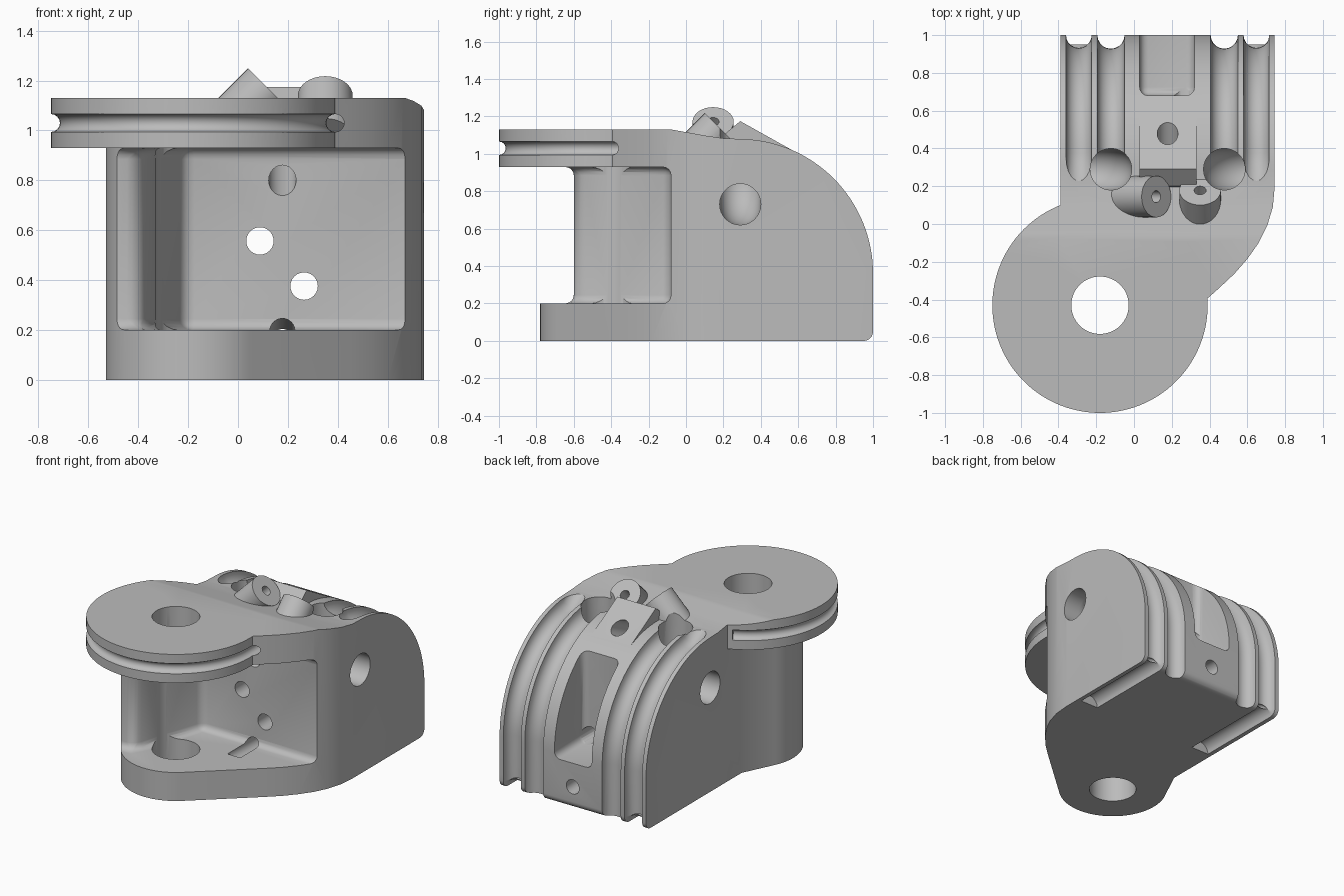
import bpy, bmesh, math
from mathutils import Vector

old = bpy.data.objects.get("Cube")
if old:
    bpy.data.objects.remove(old)

grey = bpy.data.materials.new("plain_grey")
grey.use_nodes = True
colour = (0.5, 0.5, 0.5, 1)
grey.diffuse_color = colour
grey.node_tree.nodes["Principled BSDF"].inputs["Base Color"].default_value = colour


def finish(name, bm):
    bmesh.ops.recalc_face_normals(bm, faces=bm.faces)
    mesh = bpy.data.meshes.new(name)
    bm.to_mesh(mesh)
    bm.free()
    mesh.materials.append(grey)
    obj = bpy.data.objects.new(name, mesh)
    bpy.context.collection.objects.link(obj)
    return obj


def prism(name, outline, low, high, axis="z"):
    """Extrude a plan (x, y) along z, or a side profile (y, z) along x."""
    bm = bmesh.new()
    place = (lambda a, b, h: (a, b, h)) if axis == "z" else (lambda a, b, h: (h, a, b))
    face = bm.faces.new([bm.verts.new(place(a, b, low)) for a, b in outline])
    new = bmesh.ops.extrude_face_region(bm, geom=[face])["geom"]
    verts = [v for v in new if isinstance(v, bmesh.types.BMVert)]
    bmesh.ops.translate(bm, verts=verts, vec=place(0, 0, high - low))
    return finish(name, bm)


def tube(name, path, radius, side=(1, 0, 0), count=24):
    """Sweep a circle along a flat path whose plane has the normal side."""
    bm = bmesh.new()
    pts = [Vector(p) for p in path]
    side = Vector(side).normalized()
    rings = []
    for i, p in enumerate(pts):
        tangent = (pts[min(i + 1, len(pts) - 1)] - pts[max(i - 1, 0)]).normalized()
        up = tangent.cross(side).normalized()
        angles = [math.tau * k / count for k in range(count)]
        rings.append([bm.verts.new(p + radius * (side * math.cos(a) + up * math.sin(a)))
                      for a in angles])
    for a, b in zip(rings, rings[1:]):
        for k in range(count):
            n = (k + 1) % count
            bm.faces.new((a[k], a[n], b[n], b[k]))
    bm.faces.new(rings[0])
    bm.faces.new(rings[-1])
    return finish(name, bm)


def arc(cx, cy, r, start, end, steps):
    angles = [math.radians(start + (end - start) * i / steps) for i in range(steps + 1)]
    return [(cx + r * math.cos(a), cy + r * math.sin(a)) for a in angles]


def apply_modifier(obj, mod):
    bpy.context.view_layer.objects.active = obj
    bpy.ops.object.modifier_apply(modifier=mod.name)


def combine(target, other, operation="DIFFERENCE"):
    mod = target.modifiers.new("combine", "BOOLEAN")
    mod.operation = operation
    mod.solver = "EXACT"
    mod.object = other
    apply_modifier(target, mod)
    bpy.data.objects.remove(other)


CX, CY = -0.18, -0.43      # disc centre
MID = 0.178                # centre line of the rear block

# Body: plan outline with rounded nose and curved right flank
flank = [(0.45, -0.34), (0.53, -0.265), (0.6, -0.185), (0.66, -0.1),
         (0.705, -0.01), (0.735, 0.09), (0.745, 0.2)]
plan = arc(CX, CY, 0.35, 154, 311, 32) + flank + [(0.745, 1), (-0.39, 1), (-0.39, -0.06)]
body = prism("pulley_bracket", plan, 0, 1.13)

# Recess below the disc, leaving a slanted wall on one side
recess = prism("recess", [(-0.4, -0.6), (-0.37, -0.54), (-0.22, -0.08), (0.72, -0.08),
                          (0.72, -1.2), (-0.8, -1.2), (-0.8, -0.6)], 0.2, 0.93)
bevel = recess.modifiers.new("round", "BEVEL")
bevel.width = 0.045
bevel.segments = 4
apply_modifier(recess, bevel)
combine(body, recess)

# Disc with the groove around its rim
combine(body, prism("disc", arc(CX, CY, 0.57, 0, 357, 119), 0.93, 1.13), "UNION")
rim = [(CX + 0.57, 0.1, 1.03), (CX + 0.57, -0.2, 1.03)]
rim += [(x, y, 1.03) for x, y in arc(CX, CY, 0.57, 0, -245, 80)]
combine(body, tube("rim_groove", rim, 0.036, (0, 0, 1), 16))

# Rounded back of the block
dome = arc(0.28, 0.36, 0.72, 0, 90, 32)
side = ([(-1.1, -0.1), (-1.1, 1.14), (-0.13, 1.14), (-0.05, 1.125), (0.1, 1.098), (0.2, 1.083)]
        + dome[::-1] + arc(0.95, 0.05, 0.05, 0, -90, 6) + [(0.9, -0.1)])
side[-1] = (0.9, 0)
side[0] = (-1.1, 0)
combine(body, prism("side_profile", side, -1, 1, "x"), "INTERSECT")

# Ramp on top of the block
ramp = [(0.17, 0.95), (0.2, 1.1), (0.29, 1.175), (0.63, 0.985), (0.63, 0.9)]
combine(body, prism("ramp", ramp, 0.03, 0.33, "x"), "UNION")

# Cable nozzles, each tilted and drilled
nozzles = [((0.118, 0.145, 1.172), (1, 0, 1), (0, 1, 0)),
           ((0.35, 0.178, 1.14), (0, 1, 1), (1, 0, 0))]
for centre, direction, normal in nozzles:
    c, d = Vector(centre), Vector(direction).normalized()
    combine(body, tube("nozzle", [c - d * 0.24, c], 0.11, normal, 32), "UNION")
    combine(body, tube("nozzle_hole", [c - d * 0.15, c + d * 0.1], 0.032, normal, 16))

# Grooves over the back and bent tunnels out through the sides
corner = arc(0.95, 0.05, 0.05, -90, 0, 6)
for s in (-1, 1):
    x = MID + s * 0.47
    outer = [(0.32, -0.0)] + corner + dome[:-2] + [(0.25, 1.15)]
    combine(body, tube("outer_groove", [(x, y, z) for y, z in outer], 0.068, count=20))
    x = MID + s * 0.3
    inner = [(1, -0.1)] + dome
    combine(body, tube("inner_groove", [(x, y, z) for y, z in inner], 0.072, count=20))
    bend = [(x, 0.29, 1.3)]
    bend += [(x + s * (0.15 + a), 0.29, z) for a, z in arc(0, 0.88, 0.15, 180, 270, 10)]
    bend += [(x + s * 0.45, 0.29, 0.73)]
    combine(body, tube("tunnel", bend, 0.11, (0, 1, 0), 32))

# Window in the back
window = prism("window", [(0.03, 0.68), (0.32, 0.68), (0.32, 1.2), (0.03, 1.2)], 0.32, 1.3)
bevel = window.modifiers.new("round", "BEVEL")
bevel.width = 0.045
bevel.segments = 4
apply_modifier(window, bevel)
combine(body, window)

# Drilled holes
holes = [((0.088, -0.4, 0.557), (0.088, 0.8, 0.557), 0.055),
         ((0.265, -0.4, 0.376), (0.265, 0.8, 0.376), 0.055),
         ((MID, 0.7, 1.176), (MID, -0.2, 0.742), 0.055),
         ((MID, 1.1, 0.15), (MID, -0.3, 0.205), 0.05)]
for start, end, radius in holes:
    combine(body, tube("hole", [start, end], radius))
combine(body, tube("axle_hole", [(CX, CY, -0.1), (CX, CY, 1.3)], 0.152, count=64))

# Smooth curved surfaces, keep crisp edges
bpy.ops.object.select_all(action="DESELECT")
body.select_set(True)
bpy.context.view_layer.objects.active = body
bpy.ops.object.shade_smooth_by_angle(angle=math.radians(30))
